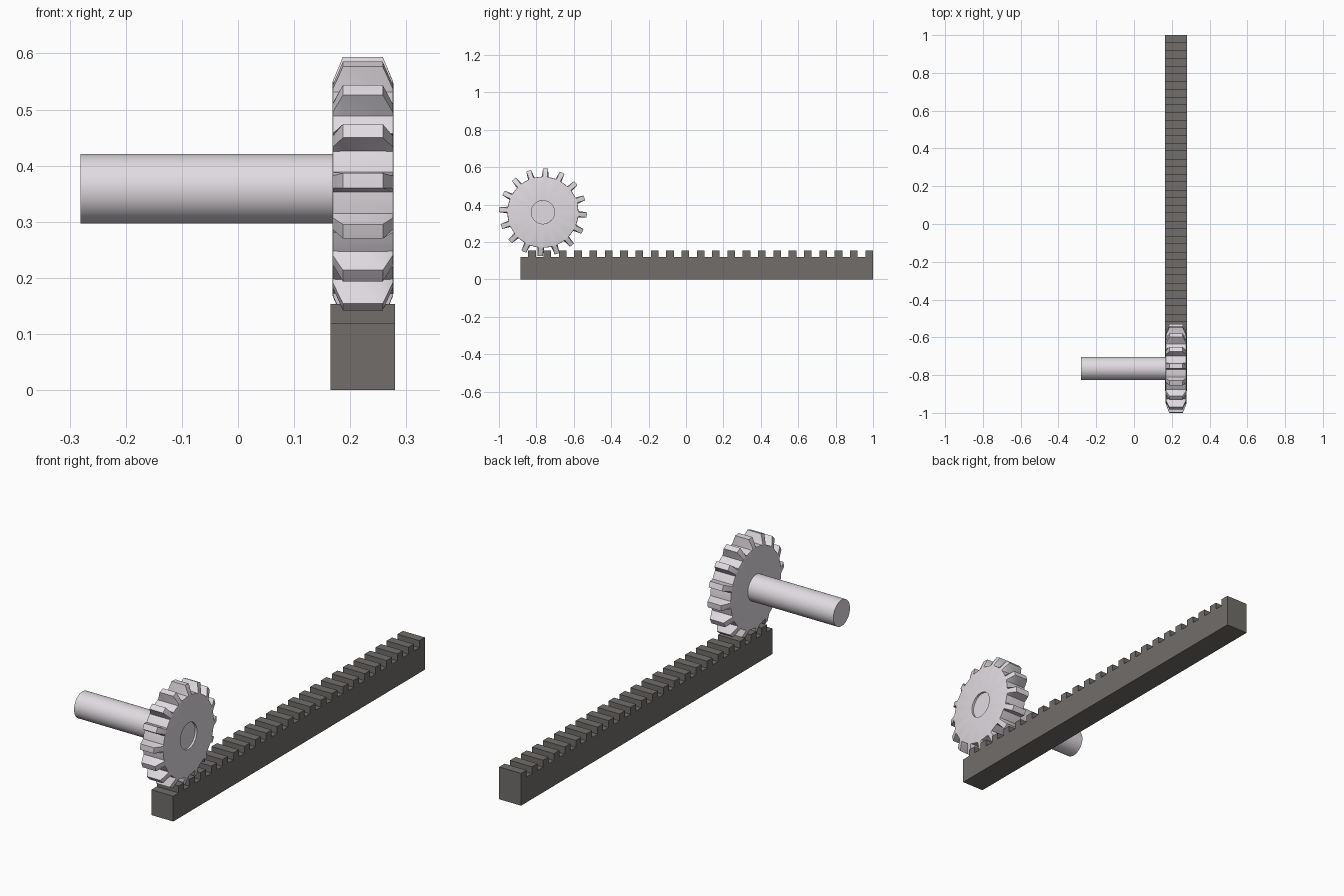
import bpy, bmesh
from math import sin, cos, radians, pi

if "Cube" in bpy.data.objects:
    bpy.data.objects.remove(bpy.data.objects["Cube"])

CY, CZ = -0.765, 0.359      # gear axis
TEETH = 16
PHASE = radians(-3.5)
ROOT, TIP, BORE = 0.19, 0.235, 0.062


def material(name, rgb):
    m = bpy.data.materials.new(name)
    m.diffuse_color = (*rgb, 1)
    m.use_nodes = True
    m.node_tree.nodes["Principled BSDF"].inputs["Base Color"].default_value = m.diffuse_color
    return m


DARK = material("dark_steel", (0.165, 0.155, 0.145))
LIGHT = material("pale_steel", (0.75, 0.71, 0.75))


def finish(bm, name, mat, smooth=None):
    bmesh.ops.recalc_face_normals(bm, faces=bm.faces[:])
    me = bpy.data.meshes.new(name)
    bm.to_mesh(me)
    bm.free()
    me.materials.append(mat)
    ob = bpy.data.objects.new(name, me)
    bpy.context.collection.objects.link(ob)
    if smooth:
        bpy.ops.object.select_all(action='DESELECT')
        ob.select_set(True)
        bpy.context.view_layer.objects.active = ob
        bpy.ops.object.shade_smooth_by_angle(angle=radians(smooth))
    return ob


def bridge(bm, a, b):
    n = len(a)
    for i in range(n):
        j = (i + 1) % n
        bm.faces.new((a[i], a[j], b[j], b[i]))


def gear_loop(bm, x, root, tip):
    """One ring of the gear outline at a given x; 6 points per tooth."""
    step = 2 * pi / TEETH
    wb, wt = 0.018 / ROOT, 0.0135 / TIP
    pts = [(-wb, root), (-wt, tip), (0, tip), (wt, tip), (wb, root), (step / 2, root)]
    ring = []
    for k in range(TEETH):
        for da, r in pts:
            a = pi / 2 + PHASE + k * step + da
            ring.append(bm.verts.new((x, CY + r * cos(a), CZ + r * sin(a))))
    return ring


# Rack: stepped profile extruded across x
X0, X1 = 0.165, 0.28
Y0, Y1 = -0.885, 1.0
H, HB, N = 0.153, 0.12, 23
pitch = (Y1 - Y0) / N
profile = [(Y0, 0)]
for k in range(N):
    y = Y0 + k * pitch
    profile += [(y, HB), (y + pitch / 2, HB), (y + pitch / 2, H), (y + pitch, H)]
profile.append((Y1, 0))
bm = bmesh.new()
left = [bm.verts.new((X0, y, z)) for y, z in profile]
right = [bm.verts.new((X1, y, z)) for y, z in profile]
bridge(bm, left, right)
bm.faces.new(left)
bm.faces.new(right)
finish(bm, "toothed_rack", DARK)

# Pinion gear: teeth chamfered towards both faces, bored for the shaft
bm = bmesh.new()
rings = [gear_loop(bm, x, r, t) for x, r, t in (
    (0.168, BORE, BORE),
    (0.168, ROOT - 0.004, ROOT - 0.004),
    (0.169, ROOT - 0.001, ROOT + 0.002),
    (0.187, ROOT, TIP),
    (0.258, ROOT, TIP),
    (0.276, ROOT - 0.001, ROOT + 0.002),
    (0.277, ROOT - 0.004, ROOT - 0.004),
    (0.277, BORE, BORE))]
for a, b in zip(rings, rings[1:] + rings[:1]):
    bridge(bm, a, b)
finish(bm, "pinion_gear", LIGHT, 60)

# Shaft: ends slightly inside the far face of the gear
bm = bmesh.new()
ends = []
for x in (-0.281, 0.267):
    ends.append([bm.verts.new((x, CY + 0.062 * cos(i * pi / 32), CZ + 0.062 * sin(i * pi / 32)))
                 for i in range(64)])
    bm.faces.new(ends[-1])
bridge(bm, *ends)
finish(bm, "drive_shaft", LIGHT, 40)
